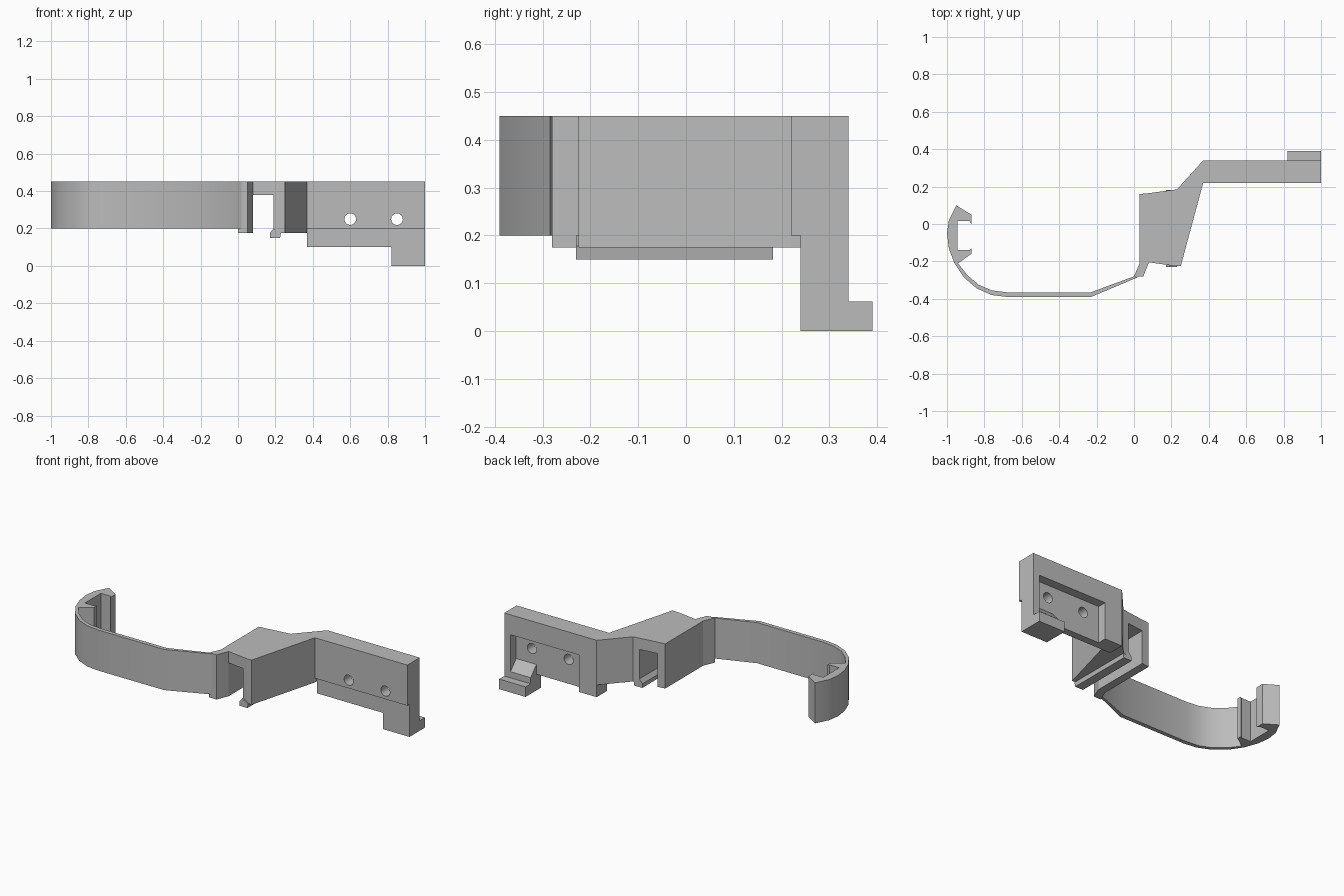
import bpy, bmesh, math
from mathutils import Vector

cube = bpy.data.objects.get("Cube")
if cube:
    bpy.data.objects.remove(cube, do_unlink=True)

grey = bpy.data.materials.new("plain grey")
grey.use_nodes = True
colour = (0.5, 0.5, 0.5, 1)
grey.diffuse_color = colour
grey.node_tree.nodes["Principled BSDF"].inputs["Base Color"].default_value = colour


def prism(name, profile, low, high, axis="z"):
    """Extrude a flat profile along one axis."""
    place = {"x": lambda a, b, c: (c, a, b),
             "y": lambda a, b, c: (a, c, b),
             "z": lambda a, b, c: (a, b, c)}[axis]
    bm = bmesh.new()
    face = bm.faces.new([bm.verts.new(place(a, b, low)) for a, b in profile])
    extruded = bmesh.ops.extrude_face_region(bm, geom=[face])["geom"]
    shift = Vector(place(0, 0, high - low))
    bmesh.ops.translate(bm, vec=shift,
                        verts=[v for v in extruded if isinstance(v, bmesh.types.BMVert)])
    bmesh.ops.recalc_face_normals(bm, faces=bm.faces)
    mesh = bpy.data.meshes.new(name)
    bm.to_mesh(mesh)
    bm.free()
    mesh.materials.append(grey)
    obj = bpy.data.objects.new(name, mesh)
    bpy.context.collection.objects.link(obj)
    return obj


def box(name, x0, x1, y0, y1, z0, z1):
    return prism(name, [(x0, y0), (x1, y0), (x1, y1), (x0, y1)], z0, z1)


def activate(obj):
    bpy.ops.object.select_all(action="DESELECT")
    obj.select_set(True)
    bpy.context.view_layer.objects.active = obj


def cut(obj, cutter):
    """Subtract a helper shape and discard it."""
    cutter.hide_render = True
    activate(obj)
    mod = obj.modifiers.new("cut", "BOOLEAN")
    mod.operation, mod.solver, mod.object = "DIFFERENCE", "EXACT", cutter
    bpy.ops.object.modifier_apply(modifier=mod.name)
    bpy.data.objects.remove(cutter, do_unlink=True)


def smooth(obj):
    activate(obj)
    bpy.ops.object.shade_smooth_by_angle(angle=math.radians(28))


# Curved strap ending in a C-shaped clip with small barbs
outer = [(0.02, -0.285), (-0.23, -0.39), (-0.68, -0.39), (-0.76, -0.38), (-0.84, -0.345),
         (-0.91, -0.285), (-0.96, -0.21), (-0.99, -0.13), (-1, -0.05), (-0.99, 0.02),
         (-0.95, 0.1)]
clip = [(-0.87, 0.05), (-0.87, 0), (-0.88, 0.015), (-0.945, 0.015), (-0.945, -0.14),
        (-0.88, -0.14), (-0.87, -0.13), (-0.87, -0.16), (-0.94, -0.21)]
inner = [(-0.89, -0.275), (-0.83, -0.325), (-0.76, -0.355), (-0.68, -0.365),
         (-0.23, -0.365), (0, -0.28)]
smooth(prism("strap_and_clip", outer + clip + inner, 0.2, 0.45))

# Centre block with a channel through it
block = prism("centre_block", [
    (0, -0.28), (0.05, -0.28), (0.08, -0.205), (0.22, -0.225), (0.25, -0.225),
    (0.37, 0.22), (0.37, 0.34), (0.23, 0.185), (0.08, 0.165), (0.03, 0.16),
    (0.03, -0.21)], 0.175, 0.45)
cut(block, box("channel_cutter", 0.08, 0.19, -0.4, 0.4, 0.1, 0.38))

# Snap lip under the channel wall
prism("snap_lip", [(0.19, 0.2), (0.17, 0.175), (0.17, 0.15), (0.225, 0.15),
                   (0.23, 0.178)], -0.23, 0.182, "y")

# Mounting plate with a stepped front, a rear pocket and two screw holes
plate = prism("mounting_plate", [(0.37, 0.45), (1, 0.45), (1, 0), (0.82, 0),
                                 (0.82, 0.1), (0.37, 0.1)], 0.22, 0.34, "y")
cut(plate, box("step_cutter", 0.3, 1.1, 0.1, 0.24, -0.1, 0.2))
cut(plate, box("pocket_cutter", 0.49, 0.957, 0.285, 0.5, 0.06, 0.327))
for x in (0.6, 0.85):
    circle = [(x + 0.031 * math.cos(t * math.tau / 32), 0.25 + 0.031 * math.sin(t * math.tau / 32))
              for t in range(32)]
    cut(plate, prism("hole_cutter", circle, 0.1, 0.5, "y"))
smooth(plate)

# Rear hook and its sloping gusset
box("rear_hook", 0.82, 1, 0.34, 0.39, 0, 0.062)
prism("hook_gusset", [(0.285, 0.06), (0.34, 0.06), (0.34, 0.1), (0.285, 0.16)],
      0.82, 0.957, "x")
